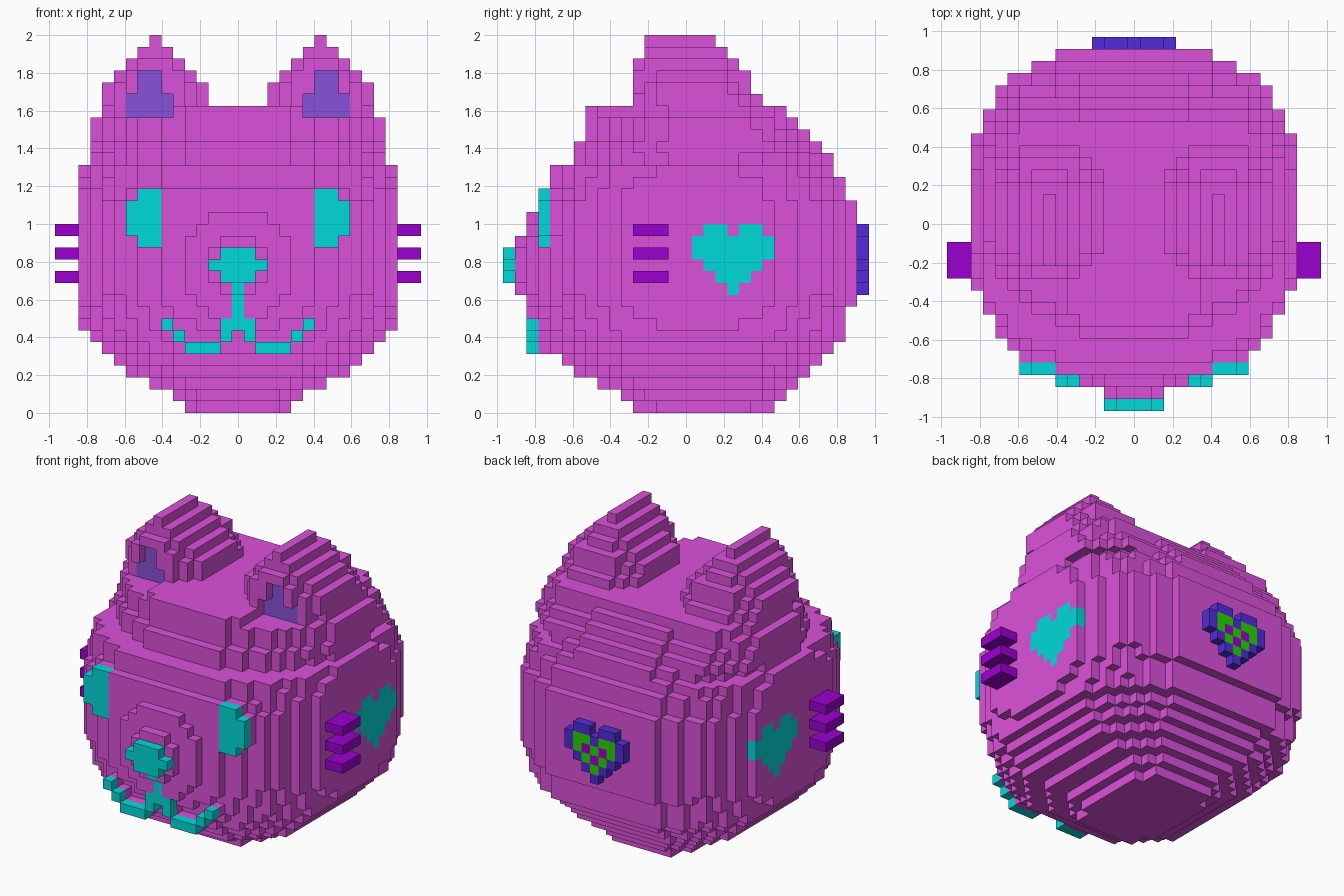
import bpy, bmesh
from mathutils import Vector

UNIT = 1 / 16          # block size
POWER = 2.5            # roundness of the head

cube = bpy.data.objects.get("Cube")
if cube:
    bpy.data.objects.remove(cube, do_unlink=True)


def material(name, rgb):
    mat = bpy.data.materials.new(name)
    mat.use_nodes = True
    colour = (*rgb, 1)
    mat.diffuse_color = colour
    mat.node_tree.nodes["Principled BSDF"].inputs["Base Color"].default_value = colour
    return mat


PINK = material("pink", (.71, .083, .7))
TEAL = material("teal", (0, .7, .7))
VIOLET = material("violet", (.24, .083, .7))
PURPLE = material("purple", (.33, 0, .63))
BLUE = material("blue", (.085, .024, .7))
GREEN = material("green", (.02, .68, 0))

blocks = {}            # (x, y, z) -> (part, material)


def put(part, mat, xs, ys, zs):
    for x in xs:
        for y in ys:
            for z in zs:
                blocks[x, y, z] = (part, mat)


def put_pair(part, mat, xs, ys, zs):
    for side in (1, -1):
        put(part, mat, [side * x for x in xs], ys, zs)


def span(a, b):
    return range(a, b + 1)


# Head: layered ball; each layer has a half width, a front and a back limit
widths = [4, 5, 7, 9, 10, 11, 12] + [13] * 14 + [12, 12, 12, 11, 11]
fronts = [-4, -5, -7, -9, -10, -11, -11] + [-12] * 12 + [-11] * 2 + [-9] * 2 + [-8] * 3
backs = [7, 8, 9, 10, 11, 12] + [13] * 3 + [14] * 9 + [13, 13, 12, 12, 11, 10, 9, 8]
for z, (width, front, back) in enumerate(zip(widths, fronts, backs)):
    crown = z > 20
    power, margin = (2, .6) if crown else (POWER, .9)
    middle, deep = (front + back) / 2, (back - front) / 2 + margin
    up = abs(z + .5 - 14)
    for x in span(-width, width):
        for y in span(front, back):
            layer = (abs(x) / (width + margin)) ** power + (abs(y - middle) / deep) ** power
            ball = abs(x) ** POWER + abs(y - 1) ** POWER + up ** POWER
            if layer <= 1 and (z < 7 or ball <= 743):
                blocks[x, y, z] = ("head", PINK)

# Ears: stepped cones, longer toward the back
ear_width = [5, 5, 5, 4, 4, 4, 3, 2, 1, 0]
ear_back = [10, 9, 8, 8, 6, 5, 5, 4, 3, 2]
for z, (width, back) in enumerate(zip(ear_width, ear_back), 22):
    front = -3 if z > 29 else -4
    middle, deep = (front + back) / 2, (back - front) / 2 + .9
    for d in span(-width, width):
        for y in span(front, back):
            if (d / (width + .9)) ** 2 + ((y - middle) / deep) ** 2 <= 1:
                put_pair("head", PINK, [7 + d], [y], [z])

# Inner ears: shallow pockets in the front of the ears
for z in span(25, 28):
    for x in span(6, 9) if z < 27 else span(7, 8):
        for side in (1, -1):
            for y in span(-12, -4):
                blocks.pop((side * x, y, z), None)
        put_pair("head", VIOLET, [x], [-3], [z])

# Muzzle: two stacked round pads
for x in span(-4, 4):
    for z in span(7, 16):
        if x * x + (z - 12) ** 2 <= 21:
            put("head", PINK, [x], [-13, -12], [z])
        if x * x + (z - 12) ** 2 <= 5:
            put("head", PINK, [x], [-14], [z])

# Nose and the line below it
for z, half in ((13, 1), (12, 2), (11, 1)):
    put("nose", TEAL, span(-half, half), [-15], [z])
put("head", PINK, [0], [-13, -12], span(7, 10))
put("nose", TEAL, [0], [-14], [10])
put("mouth", TEAL, [0], [-13], span(7, 9))

# Mouth: a curl on each side
for x, z in ((1, 7), (1, 6), (2, 5), (3, 5), (4, 5), (5, 6), (6, 7)):
    put_pair("head", PINK, [x], span(-12, -9), [z])
    put_pair("mouth", TEAL, [x], [-13], [z])

# Eyes: raised, with clipped outer corners
for x in span(7, 9):
    rows = span(14, 18) if x < 9 else span(15, 17)
    put_pair("head", PINK, [x], span(-11, -9), rows)
    put_pair("eyes", TEAL, [x], [-12], rows)

# Whiskers
put_pair("whiskers", PURPLE, [14, 15], span(-4, -2), (11, 13, 15))

# Hearts: flush on both sides, raised with a pattern on the back
heart = [".BB.BB.", "BGGBGGB", "BGPGPGB", ".BGPGB.", "..BGB..", "...B..."]
colours = {"B": BLUE, "G": GREEN, "P": PURPLE}
for row, line in enumerate(heart):
    z = 15 - row
    for i, key in enumerate(line):
        if key != ".":
            put_pair("head", TEAL, [13], [1 + i], [z])
            put("back_heart", colours[key], [i - 3], [15], [z])


def corners(cell, axis, sign):
    """Corner points of one side of a block, wound outward."""
    u, v = (axis + 1) % 3, (axis + 2) % 3
    loop = [(-1, -1), (1, -1), (1, 1), (-1, 1)]
    for a, b in loop if sign > 0 else reversed(loop):
        p = [2 * c for c in cell]
        p[axis] += sign
        p[u] += a
        p[v] += b
        yield tuple(p)


# One mesh per part, keeping only the exposed block sides
for part in sorted({p for p, m in blocks.values()}):
    cells = {c: m for c, (p, m) in blocks.items() if p == part}
    mesh = bpy.data.meshes.new(part)
    mats = []
    bm = bmesh.new()
    points = {}
    for cell, mat in cells.items():
        if mat not in mats:
            mats.append(mat)
            mesh.materials.append(mat)
        for axis in range(3):
            for sign in (1, -1):
                beside = list(cell)
                beside[axis] += sign
                if tuple(beside) in blocks:
                    continue
                verts = []
                for p in corners(cell, axis, sign):
                    if p not in points:
                        spot = Vector((p[0], p[1], p[2] + 1)) * UNIT / 2
                        points[p] = bm.verts.new(spot)
                    verts.append(points[p])
                face = bm.faces.new(verts)
                face.material_index = mats.index(mat)
    bm.to_mesh(mesh)
    bm.free()
    bpy.context.collection.objects.link(bpy.data.objects.new(part, mesh))
